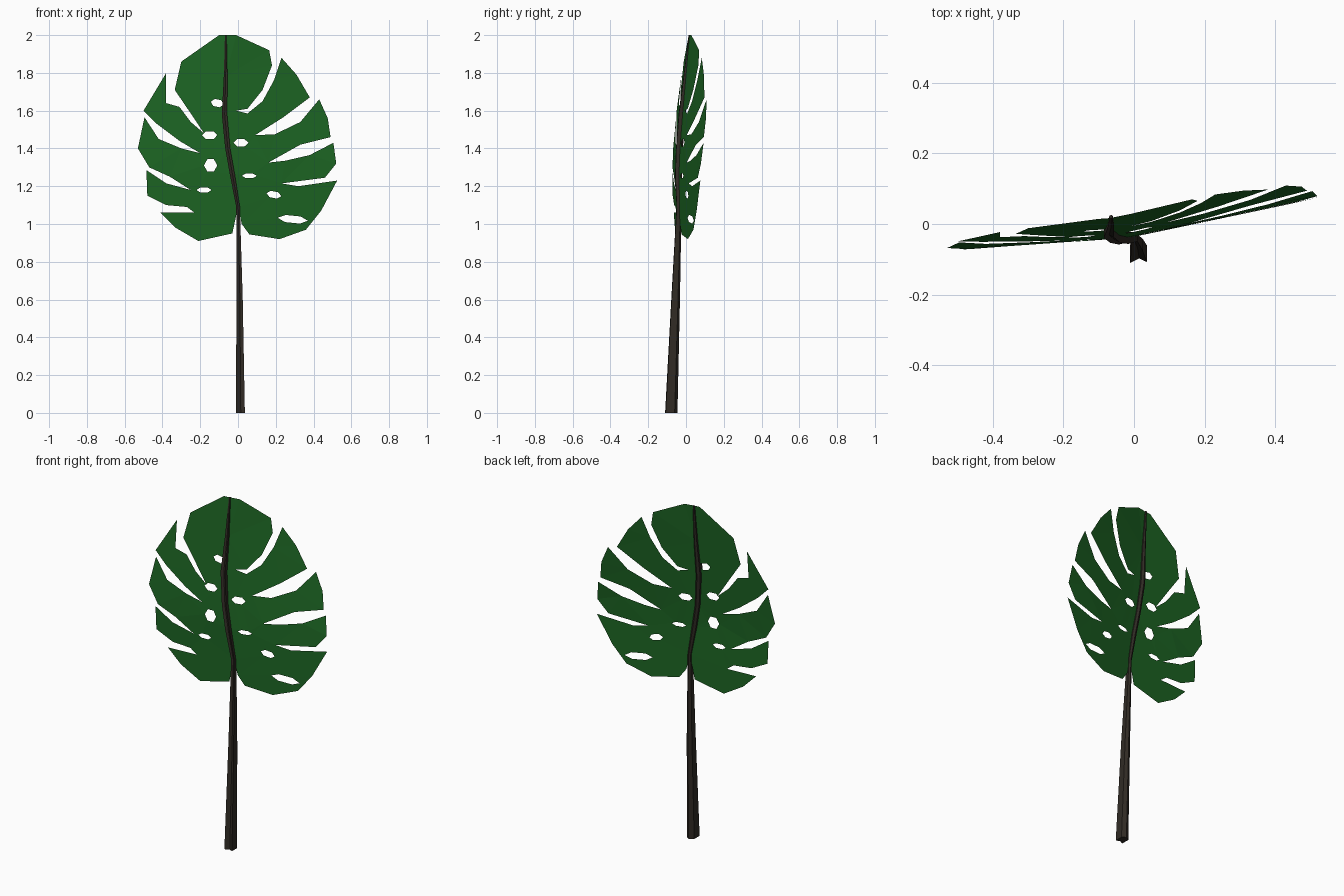
import bpy, math
from mathutils import Vector
from mathutils.geometry import delaunay_2d_cdt


def material(name, rgb):
    m = bpy.data.materials.new(name)
    m.diffuse_color = (*rgb, 1)
    return m


def add_object(name, verts, faces, mat):
    me = bpy.data.meshes.new(name)
    me.from_pydata(verts, [], faces)
    me.materials.append(mat)
    ob = bpy.data.objects.new(name, me)
    bpy.context.collection.objects.link(ob)
    return ob


# Leaf outline in front view (x, z), right half from tip to leaf base
right = [(-0.07, 2.0), (-0.01, 2.0), (0.165, 1.92), (0.18, 1.84), (0.13, 1.71), (0.05, 1.61),
         (-0.01, 1.60), (0.05, 1.585), (0.13, 1.65), (0.19, 1.76),
         (0.23, 1.88), (0.31, 1.79), (0.38, 1.67), (0.24, 1.565), (0.09, 1.47),
         (0.195, 1.475), (0.33, 1.54),
         (0.43, 1.66), (0.475, 1.56), (0.49, 1.46), (0.33, 1.42), (0.16, 1.325),
         (0.25, 1.335), (0.38, 1.365),
         (0.505, 1.43), (0.52, 1.32), (0.46, 1.245), (0.23, 1.215), (0.32, 1.20),
         (0.525, 1.23), (0.44, 1.07), (0.36, 0.97), (0.22, 0.92), (0.06, 0.945),
         (0.02, 1.0), (0.0, 1.09)]
# Left half from leaf base back to tip
left = [(-0.03, 0.95), (-0.21, 0.91), (-0.33, 0.98), (-0.41, 1.06), (-0.23, 1.06),
        (-0.27, 1.09), (-0.38, 1.10),
        (-0.48, 1.15), (-0.485, 1.285), (-0.38, 1.215), (-0.25, 1.18), (-0.36, 1.25),
        (-0.47, 1.30), (-0.53, 1.40), (-0.495, 1.565), (-0.42, 1.45), (-0.30, 1.40),
        (-0.20, 1.375), (-0.31, 1.44), (-0.43, 1.53),
        (-0.50, 1.60), (-0.38, 1.80), (-0.38, 1.64), (-0.31, 1.62), (-0.25, 1.54),
        (-0.18, 1.48), (-0.26, 1.60), (-0.335, 1.71), (-0.30, 1.86), (-0.10, 2.0)]

# Holes near the midrib: centre x, centre z, half width, half height, tilt
holes = [(-0.11, 1.64, .035, .022, -.2), (-0.15, 1.47, .04, .024, 0), (-0.145, 1.31, .035, .038, 0),
         (-0.18, 1.18, .04, .015, 0), (0.015, 1.43, .04, .022, 0), (0.06, 1.255, .04, .013, 0),
         (0.19, 1.155, .04, .02, -.2), (0.29, 1.025, .08, .022, -.1)]


def hole_loop(cx, cz, a, b, t):
    pts = []
    for i in range(6):
        u, v = a * math.cos(i * math.pi / 3), b * math.sin(i * math.pi / 3)
        pts.append((cx + u * math.cos(t) - v * math.sin(t), cz + u * math.sin(t) + v * math.cos(t)))
    return pts


# Midrib line: x, y, z, half width
rib = [(0.012, -0.078, 0.01, .027), (0.008, -0.055, 0.6, .019), (0.0, -0.037, 1.09, .011),
       (-0.03, -0.04, 1.26, .015), (-0.055, -0.035, 1.4, .015), (-0.072, -0.02, 1.58, .016),
       (-0.066, 0.0, 1.78, .011), (-0.065, 0.02, 2.0, .005)]


def rib_x(z):
    for p, q in zip(rib, rib[1:]):
        if z <= q[2]:
            return p[0] + (q[0] - p[0]) * (z - p[2]) / (q[2] - p[2])
    return rib[-1][0]


def depth(x, z):
    # tilted sheet, slightly folded along the midrib, tip leaning back
    up = max(0, z - 1.3) / 0.7
    return -0.036 + 0.14 * x + 0.07 * abs(x - rib_x(z)) + 0.062 * up * (1 + 1.3 * max(0, x))


loops = [right + left] + [hole_loop(*h) for h in holes]
pts, edges = [], []
for lp in loops:
    n, k = len(pts), len(lp)
    pts += lp
    edges += [(n + i, n + (i + 1) % k) for i in range(k)]
n = len(pts)
pts += [(p[0], p[2]) for p in rib[3:-1]]
chain = [len(right) - 1] + list(range(n, len(pts))) + [0]
edges += list(zip(chain, chain[1:]))


def inside(x, z):
    hit = False
    for lp in loops:
        for (ax, az), (bx, bz) in zip(lp, lp[1:] + lp[:1]):
            if (az > z) != (bz > z) and x < ax + (bx - ax) * (z - az) / (bz - az):
                hit = not hit
    return hit


cdt = delaunay_2d_cdt([Vector(p) for p in pts], edges, [], 0, 1e-5)
co, tris = cdt[0], cdt[2]
keep = [list(f) for f in tris
        if inside(sum(co[i].x for i in f) / 3, sum(co[i].y for i in f) / 3)]
add_object("leaf_blade", [(c.x, depth(c.x, c.y), c.y) for c in co], keep,
           material("leaf_green", (0.012, 0.13, 0.017)))

# Stem and midrib: tapered tube with a groove down the front
section = [(-0.85, -1.1), (0.1, -0.65), (0.9, -1.0), (0.9, 0.6), (0.1, 1.1), (-0.85, 0.6)]
sv, sf = [], []
for x, y, z, r in rib:
    sv += [(x + u * r, y + v * r * 1.1, z) for u, v in section]
m = len(section)
for j in range(len(rib) - 1):
    for i in range(m):
        a, b = j * m + i, j * m + (i + 1) % m
        sf.append((a, b, b + m, a + m))
sf += [tuple(reversed(range(m))), tuple(range(len(sv) - m, len(sv)))]
# shift the base down to the ground
sv[:m] = [(x, y, 0.0) for x, y, z in sv[:m]]
add_object("stem", sv, sf, material("stem_brown", (0.03, 0.024, 0.018)))
